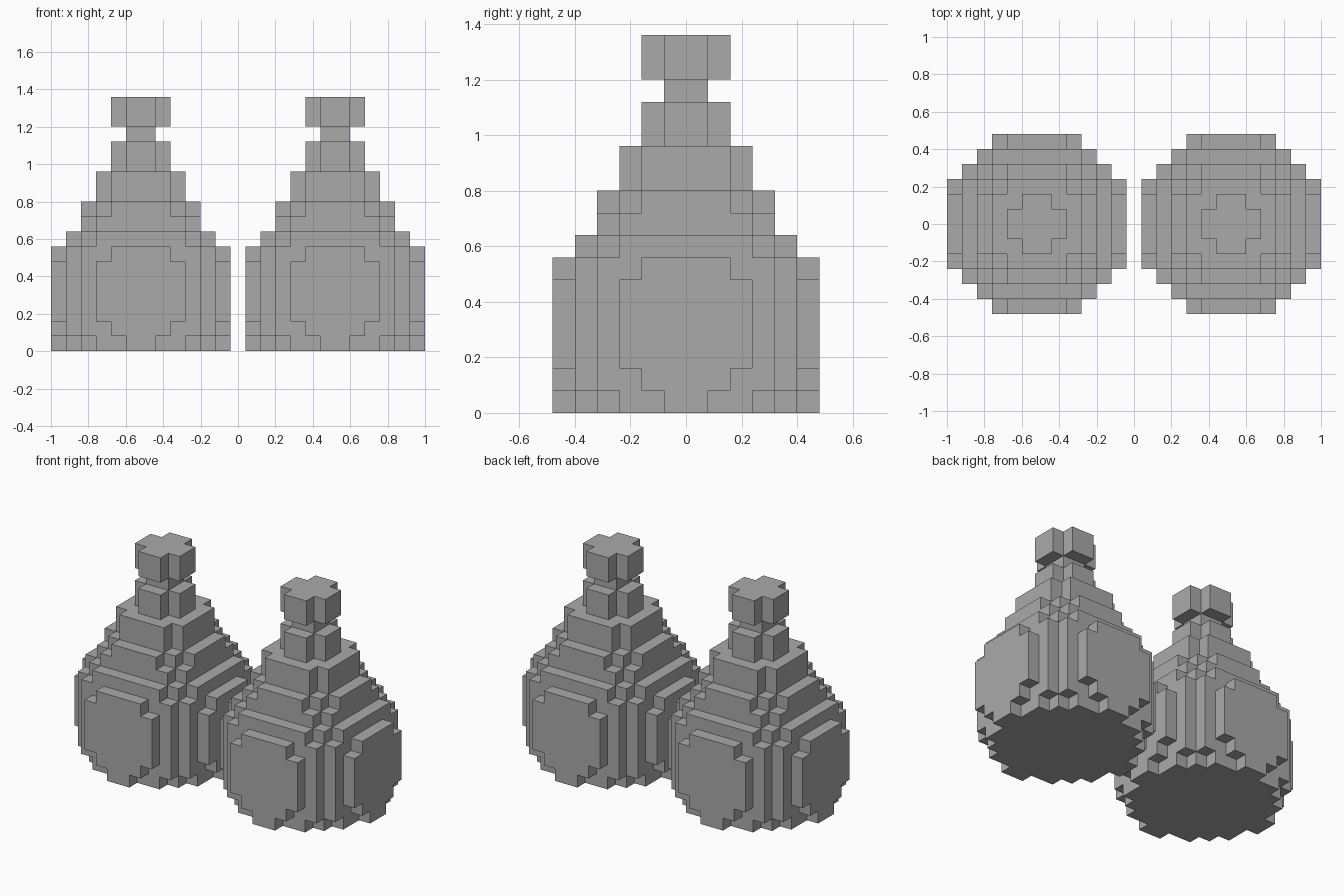
import bpy, bmesh, math
from mathutils import Vector

cube = bpy.data.objects.get("Cube")
if cube:
    bpy.data.objects.remove(cube, do_unlink=True)

UNIT = 0.08
SPACING = 0.52

grey = bpy.data.materials.new("stone grey")
grey.use_nodes = True
colour = (0.4, 0.4, 0.4, 1)
grey.diffuse_color = colour
grey.node_tree.nodes["Principled BSDF"].inputs["Base Color"].default_value = colour

# Each part is a stack of (layer count, half-widths of the rows outward from the centre)
PARTS = {
    "flask_body": [
        (1, "655431".replace("655431", "655431")),
        (1, "665542"),
        (4, "666543"),
        (1, "665542"),
        (1, "55543"),
        (1, "4443"),
        (1, "4432"),
        (2, "332"),
    ],
    "flask_neck": [(2, "21"), (1, "1")],
    "flask_lip": [(2, "21")],
}


def fill_cells(stack, z):
    """Set of block cells for a stack starting at layer z; also the next layer."""
    cells = set()
    for count, rows in stack:
        for layer in range(z, z + count):
            for row, half in enumerate(rows):
                for x in range(-int(half), int(half)):
                    cells.add((x, row, layer))
                    cells.add((x, -1 - row, layer))
        z += count
    return cells, z


def block_mesh(name, cells, solid):
    """Outer skin of the cells, leaving out faces covered by the whole solid."""
    bm = bmesh.new()
    verts = {}

    def corner(p):
        key = tuple(p)
        if key not in verts:
            verts[key] = bm.verts.new(Vector(p) * UNIT)
        return verts[key]

    for cell in sorted(cells):
        for axis in range(3):
            for side in (0, 1):
                neighbour = list(cell)
                neighbour[axis] += 2 * side - 1
                if tuple(neighbour) in solid:
                    continue
                u, v = (axis + 1) % 3, (axis + 2) % 3
                loop = []
                for du, dv in ((0, 0), (1, 0), (1, 1), (0, 1)):
                    p = list(cell)
                    p[axis] += side
                    p[u] += du
                    p[v] += dv
                    loop.append(corner(p))
                bm.faces.new(loop if side else loop[::-1])
    # Merge the flat block faces into clean panels
    bmesh.ops.dissolve_limit(bm, angle_limit=math.radians(1),
                             verts=bm.verts[:], edges=bm.edges[:])
    mesh = bpy.data.meshes.new(name)
    bm.to_mesh(mesh)
    bm.free()
    mesh.materials.append(grey)
    return mesh


# Stack the parts of one flask
base, solid, part_cells = 0, set(), {}
for name, stack in PARTS.items():
    part_cells[name], base = fill_cells(stack, base)
    solid |= part_cells[name]

# Place the pair of flasks side by side
for name, cells in part_cells.items():
    mesh = block_mesh(name, cells, solid)
    for label, x in (("left", SPACING), ("right", -SPACING)):
        part = bpy.data.objects.new(f"{label}_{name}", mesh)
        part.location.x = x
        bpy.context.collection.objects.link(part)
